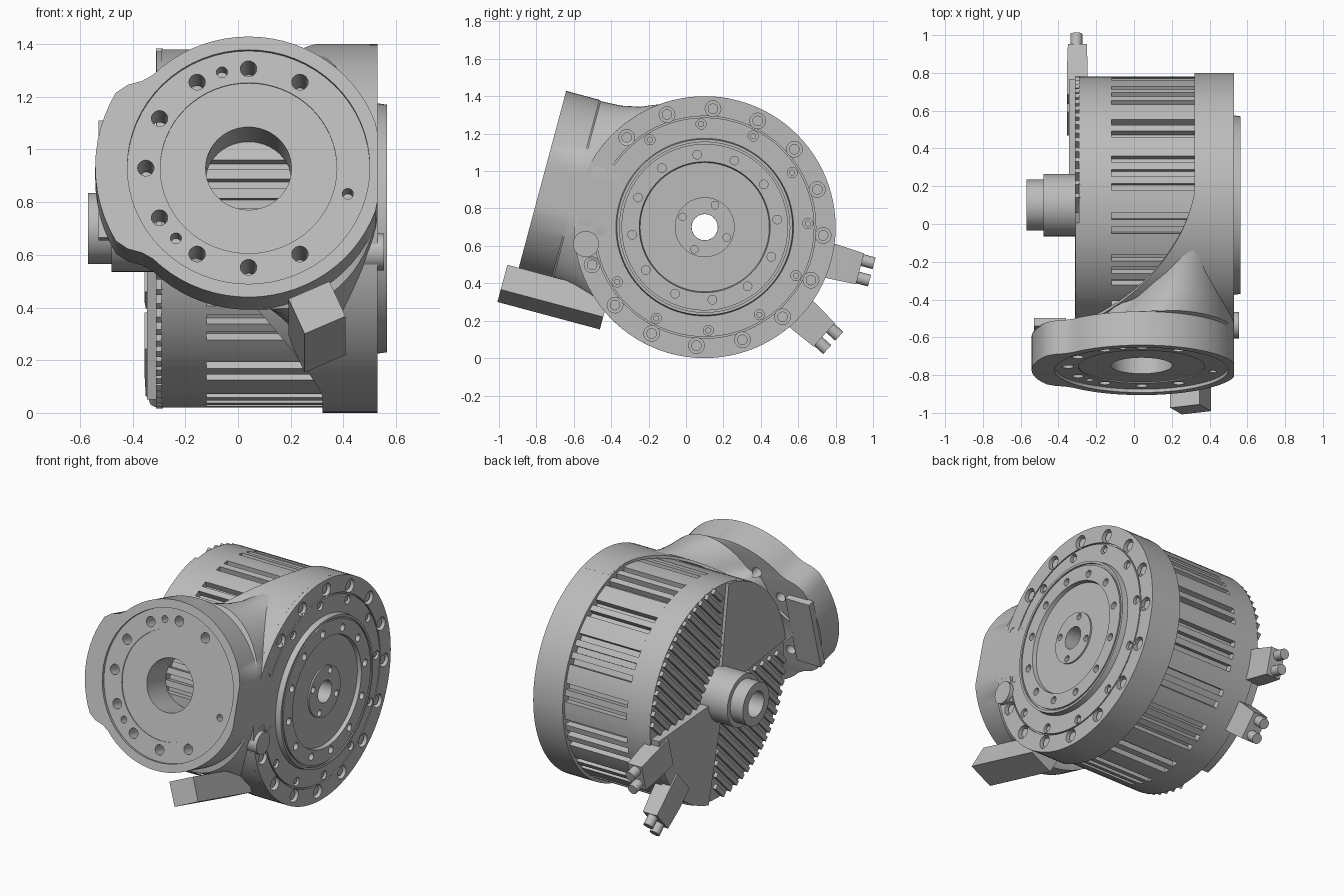
import bpy, bmesh
from math import sin, cos, pi, radians, sqrt, hypot
from mathutils import Matrix, Vector

if "Cube" in bpy.data.objects:
    bpy.data.objects.remove(bpy.data.objects["Cube"])

grey = bpy.data.materials.new("cast_grey")
grey.use_nodes = True
grey.diffuse_color = (0.5, 0.5, 0.5, 1)
grey.node_tree.nodes["Principled BSDF"].inputs["Base Color"].default_value = (0.5, 0.5, 0.5, 1)

TILT = -15
AXIS = Matrix.Translation((0, 0.1, 0.7))   # drum axis runs along x


def frame(deg):
    """Frame on the drum axis, its y pointing radially at this angle."""
    return AXIS @ Matrix.Rotation(radians(deg), 4, 'X')


def finish(bm, name, deg=0, smooth=30):
    bmesh.ops.recalc_face_normals(bm, faces=bm.faces)
    bm.transform(frame(deg))
    mesh = bpy.data.meshes.new(name)
    bm.to_mesh(mesh)
    bm.free()
    mesh.materials.append(grey)
    ob = bpy.data.objects.new(name, mesh)
    bpy.context.collection.objects.link(ob)
    shade(ob, smooth)
    return ob


def shade(ob, deg=30):
    bpy.ops.object.select_all(action='DESELECT')
    ob.select_set(True)
    bpy.context.view_layer.objects.active = ob
    bpy.ops.object.shade_smooth_by_angle(angle=radians(deg))


def add_rod(bm, a, b, r, seg=24):
    a, b = Vector(a), Vector(b)
    m = Matrix.Translation((a + b) / 2) @ (b - a).to_track_quat('Z', 'Y').to_matrix().to_4x4()
    bmesh.ops.create_cone(bm, cap_ends=True, segments=seg, radius1=r, radius2=r,
                          depth=(b - a).length, matrix=m)


def add_box(bm, lo, hi, turn=Matrix()):
    lo, hi = Vector(lo), Vector(hi)
    m = Matrix.Translation((lo + hi) / 2) @ turn @ Matrix.Diagonal((*(hi - lo), 1))
    bmesh.ops.create_cube(bm, size=1, matrix=m)


def rods(name, items, deg=0):
    bm = bmesh.new()
    for item in items:
        add_rod(bm, *item)
    return finish(bm, name, deg)


def loft(bm, rings, closed=False):
    vs = [[bm.verts.new(p) for p in ring] for ring in rings]
    pairs = list(zip(vs, vs[1:])) + ([(vs[-1], vs[0])] if closed else [])
    for a, b in pairs:
        for i in range(len(a)):
            j = (i + 1) % len(a)
            bm.faces.new((a[i], a[j], b[j], b[i]))
    if not closed:
        bm.faces.new(vs[0])
        bm.faces.new(vs[-1])


def lathe(name, profile, seg=96):
    """Closed (x, radius) profile turned about the drum axis."""
    bm = bmesh.new()
    loft(bm, [[(x, r * cos(2 * pi * i / seg), r * sin(2 * pi * i / seg)) for i in range(seg)]
              for x, r in profile], closed=True)
    return finish(bm, name)


def cut(ob, items, deg=0):
    tool = rods("cutter", items, deg)
    mod = ob.modifiers.new("cut", 'BOOLEAN')
    mod.object, mod.operation, mod.solver = tool, 'DIFFERENCE', 'EXACT'
    dg = bpy.context.evaluated_depsgraph_get()
    mesh = bpy.data.meshes.new_from_object(ob.evaluated_get(dg))
    ob.modifiers.clear()
    ob.data = mesh
    bpy.data.objects.remove(tool)
    shade(ob)


def ring(count, start, radius):
    for i in range(count):
        a = radians(start + 360 * i / count)
        yield radius * cos(a), radius * sin(a)


def x_rods(spots, x0, x1, r, seg=20):
    return [((x0, y, z), (x1, y, z), r, seg) for y, z in spots]


# Side flange with its stepped face plate
flange = lathe("side_flange", [
    (.32, .07), (.32, .7), (.53, .7), (.53, .594), (.515, .594), (.515, .586), (.53, .586),
    (.53, .475), (.565, .47), (.565, .455), (.555, .455), (.555, .445), (.565, .445),
    (.565, .35), (.54, .345), (.54, .16), (.55, .16), (.55, .07)])
rim, mid = list(ring(16, 86, .635)), list(ring(12, 2, .552))
cut(flange, x_rods(rim, .48, .6, .042) + x_rods(mid, .5, .6, .027)
    + x_rods(ring(12, 6, .39), .53, .6, .023) + x_rods(ring(4, 65, .13), .52, .6, .02))
rods("flange_screws", x_rods(rim, .47, .515, .028) + x_rods(mid, .49, .52, .016))
rods("flange_lug", [((.42, -.635, -.09), (.555, -.635, -.09), .07)])

# Motor drum: slotted barrel and solid end
section = []
COUNT = 56
for i in range(COUNT):
    a, step = 2 * pi * i / COUNT, 2 * pi / COUNT
    section += [(.68, a), (.68, a + step * .5)]
    if i % 7 not in (2, 6):
        section += [(.64, a + step * .5), (.64, a + step)]
bm = bmesh.new()
loft(bm, [[(x, r * cos(a), r * sin(a)) for r, a in section] for x in (-.12, .33)])
drum = finish(bm, "slotted_drum", smooth=20)
cut(drum, [((-1, 0, 0), (1, 0, 0), .07)])
lathe("drum_end", [(-.29, .07), (-.29, .68), (-.12, .68), (-.12, .07)])

# Cooling ribs across the drum end
bm = bmesh.new()
for i in range(-8, 9):
    s = i * .055
    t0, t1 = max(.16, abs(s) * .9), sqrt(.675 ** 2 - s * s)
    for lo, hi in ((t0, t1), (-t1, -t0)):
        add_box(bm, (-.312, lo, s - .015), (-.285, hi, s + .015))
finish(bm, "cooling_ribs", 45)


def sector(name, a0, a1, x0, r):
    bm = bmesh.new()
    pts = [(0, 0)] + [(r * cos(radians(a0 + (a1 - a0) * i / 16)),
                       r * sin(radians(a0 + (a1 - a0) * i / 16))) for i in range(17)]
    loft(bm, [[(x, y, z) for y, z in pts] for x in (x0, -.285)])
    ob = finish(bm, name)
    cut(ob, [((-1, 0, 0), (1, 0, 0), .07)])


sector("connector_cover", -76, -4, -.345, .67)
sector("front_cover", 98, 172, -.31, .678)

# Cable connectors with two pins each
for side, deg in (("upper", -15), ("lower", -42)):
    bm = bmesh.new()
    loft(bm, [[(-.3 + x * w, r, z * w * 1.7) for x, z in ((-1, -1), (1, -1), (1, 1), (-1, 1))]
              for r, w in ((.58, .055), (.72, .055), (.86, .05))])
    for z in (-.048, .048):
        add_rod(bm, (-.305, .85, z), (-.305, .925, z), .032, 16)
    finish(bm, side + "_connector", deg)

# Hollow hub on the far side
lathe("left_hub", [(-.29, .07), (-.29, .165), (-.48, .165), (-.48, .135), (-.57, .135), (-.57, .08),
                   (-.45, .08), (-.45, .07)], 48)


# Front output housing: eared plate blending back into the side flange
def outline(y, fx=1, fu=1):
    pts = []
    for i in range(72):
        phi = i * 5
        ear = min(1, max(0, (42 - abs(phi - 180)) / 10))
        r = .512 + .07 * ear
        x = min(.53, .04 + r * cos(radians(phi)))
        pts.append((.53 - (.53 - x) * fx, y, fu * r * sin(radians(phi))))
    return pts


bm = bmesh.new()
loft(bm, [outline(-.904), outline(-.72), outline(-.712, .72, .99),
          outline(-.6, .6, 1.0), outline(-.5, .52, 1.04), outline(-.4, .45, 1.12)])
housing = finish(bm, "front_housing", TILT)
cut(housing, [((-.7, 0, 0), (.3, 0, 0), .684, 96)], TILT)


def face_hole(spots, depth, r, seg=24):
    return [((.04 + x, -1, z), (.04 + x, depth - .904, z), r, seg) for x, z in spots]


bolts = [p for i, p in enumerate(ring(12, 0, .39)) if i not in (0, 1, 11)]
pins = [(.39 * cos(radians(a)), .39 * sin(radians(a))) for a in (105, 225, 345)]
cut(housing, face_hole([(0, 0)], .018, .46, 64), TILT)
cut(housing, face_hole([(0, 0)], .024, .335, 64), TILT)
cut(housing, face_hole([(0, 0)], .3, .163, 48) + face_hole(bolts, .22, .031)
    + face_hole(pins, .1, .021), TILT)

# Curved shell sweeping from the housing to the flange
bm = bmesh.new()
rows = []
for i in range(-46, 47):
    a = radians(i * 2)
    edge = .33 - .75 * (1 - abs(sin(a)))
    rows.append([(x, -r * cos(a), r * sin(a)) for x, r in
                 ((edge, .683), (edge, .7), (.5, .7), (.5, .683))])
loft(bm, rows)
shell = finish(bm, "swept_shell", TILT)
cut(shell, [((.04, -1, 0), (.04, -.5, 0), .163, 48)], TILT)

# Foot block beside the housing
bm = bmesh.new()
add_box(bm, (.215, -.967, -.645), (.385, -.4, -.495), Matrix.Rotation(radians(-24), 4, 'Y'))
finish(bm, "foot_block", TILT)

# Support arm from hub to front plate, with a pocketed outer face
half = [(0, .14), (-.2, .1), (-.35, .095), (-.5, .12), (-.6, .16), (-.7, .23)]
pts = half + [(y, -z) for y, z in reversed(half)]
bm = bmesh.new()
loft(bm, [[(x - (.06 if y < -.55 and x < -.4 else 0), y, z) for y, z in pts]
          for x in (-.45, -.365)])
bm.faces.ensure_lookup_table()
outer = min((f for f in bm.faces if len(f.verts) > 4), key=lambda f: f.calc_center_median().x)
bmesh.ops.inset_region(bm, faces=[outer], thickness=.03)
for v in outer.verts:
    v.co.x = -.39
arm = finish(bm, "support_arm", TILT)
cut(arm, [((-1, 0, 0), (0, 0, 0), .15, 48)], TILT)

# Mounting foot of the arm and its bolts
bm = bmesh.new()
add_box(bm, (-.53, -.725, -.23), (-.36, -.68, .23))
for z in (-.18, -.06, .06, .18):
    add_rod(bm, (-.495, -.7, z), (-.495, -.665, z), .02, 16)
mount = finish(bm, "arm_mount", TILT)
cut(mount, face_hole([p for p in bolts if p[0] < -.3], .4, .031), TILT)
